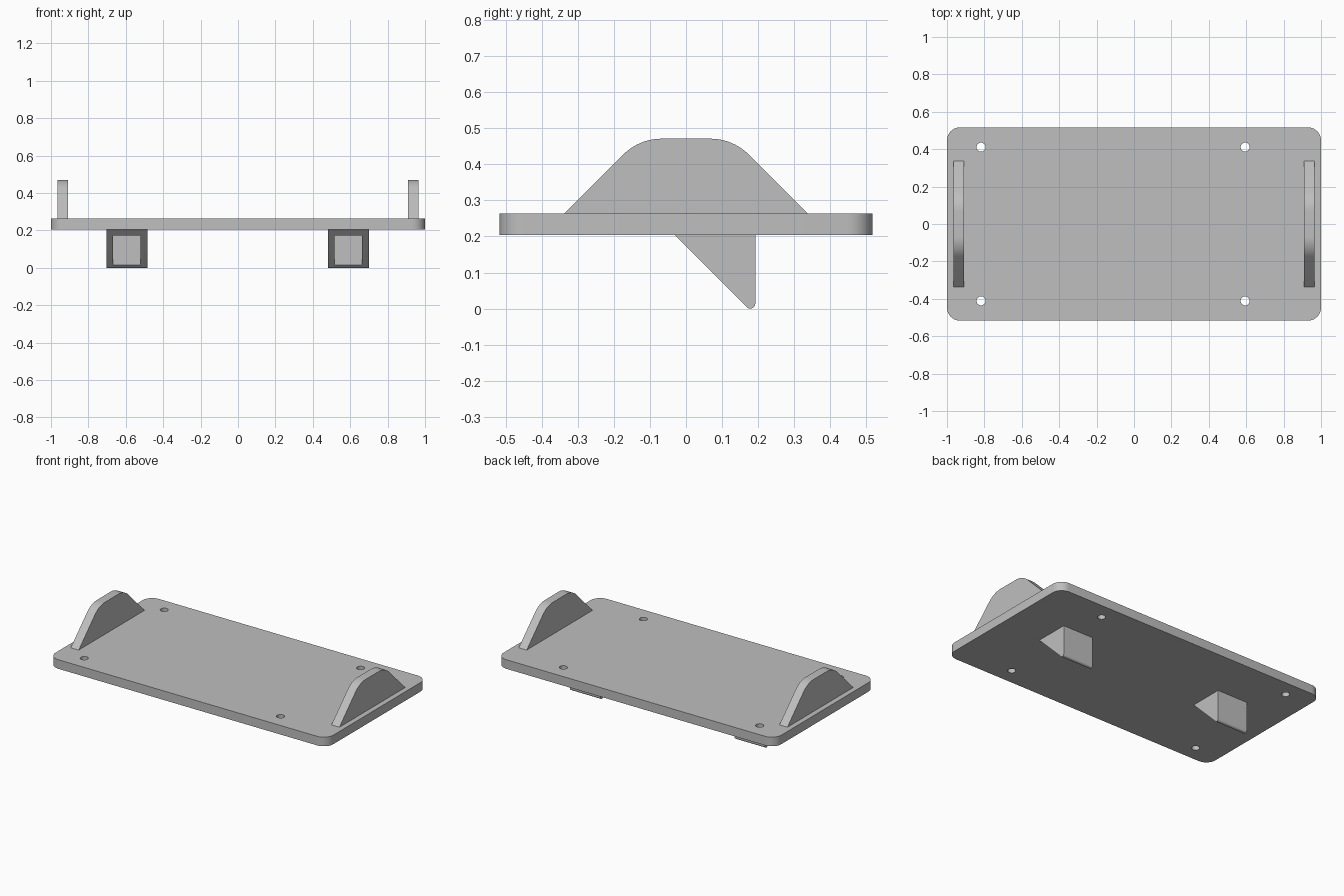
import bpy, bmesh, math
from mathutils import Vector

cube = bpy.data.objects.get("Cube")
if cube:
    bpy.data.objects.remove(cube, do_unlink=True)

grey = bpy.data.materials.new("plain grey")
grey.use_nodes = True
grey.diffuse_color = (0.52, 0.52, 0.52, 1)
grey.node_tree.nodes["Principled BSDF"].inputs["Base Color"].default_value = grey.diffuse_color


def rounded(corners, steps=10):
    """Outline from (a, b, radius) corners, each rounded by a tangent arc."""
    outline = []
    for i, (a, b, r) in enumerate(corners):
        p = Vector((a, b))
        if r == 0:
            outline.append(p)
            continue
        u = (Vector(corners[i - 1][:2]) - p).normalized()
        v = (Vector(corners[(i + 1) % len(corners)][:2]) - p).normalized()
        half = u.angle(v) / 2
        centre = p + (u + v).normalized() * r / math.sin(half)
        start = p + u * r / math.tan(half) - centre
        end = p + v * r / math.tan(half) - centre
        sweep = start.angle_signed(end)
        for k in range(steps + 1):
            t = -sweep * k / steps
            c, s = math.cos(t), math.sin(t)
            outline.append(centre + Vector((start.x * c - start.y * s,
                                            start.x * s + start.y * c)))
    return outline


def extrude(name, outline, low, high, axis):
    """Solid from an outline: axis X takes (y, z) points, axis Z takes (x, y)."""
    bm = bmesh.new()
    place = (lambda p: (low, p.x, p.y)) if axis == "X" else (lambda p: (p.x, p.y, low))
    face = bm.faces.new([bm.verts.new(place(p)) for p in outline])
    grown = bmesh.ops.extrude_face_region(bm, geom=[face])
    shift = Vector((high - low, 0, 0) if axis == "X" else (0, 0, high - low))
    bmesh.ops.translate(bm, vec=shift,
                        verts=[g for g in grown["geom"] if isinstance(g, bmesh.types.BMVert)])
    bmesh.ops.recalc_face_normals(bm, faces=bm.faces)
    mesh = bpy.data.meshes.new(name)
    bm.to_mesh(mesh)
    bm.free()
    mesh.materials.append(grey)
    obj = bpy.data.objects.new(name, mesh)
    bpy.context.collection.objects.link(obj)
    return obj


def activate(obj):
    bpy.ops.object.select_all(action="DESELECT")
    obj.select_set(True)
    bpy.context.view_layer.objects.active = obj


def cut(obj, cutter):
    mod = obj.modifiers.new("cut", "BOOLEAN")
    mod.operation, mod.solver, mod.object = "DIFFERENCE", "EXACT", cutter
    activate(obj)
    bpy.ops.object.modifier_apply(modifier=mod.name)
    bpy.data.objects.remove(cutter, do_unlink=True)


def smooth(obj):
    activate(obj)
    bpy.ops.object.shade_smooth_by_angle(angle=math.radians(30))


BOTTOM, TOP = 0.204, 0.263

# Base plate with rounded corners and four screw holes
w, d, r = 1.0, 0.517, 0.07
plate = extrude("base_plate", rounded([(-w, -d, r), (w, -d, r), (w, d, r), (-w, d, r)]),
                BOTTOM, TOP, "Z")
for x in (-0.818, 0.594):
    for y in (-0.411, 0.411):
        ring = [Vector((x + 0.024 * math.cos(k * math.tau / 32),
                        y + 0.024 * math.sin(k * math.tau / 32))) for k in range(32)]
        cut(plate, extrude("hole_cutter", ring, 0, 1, "Z"))
smooth(plate)

# End walls with sloped sides and rounded shoulders
wall = rounded([(-0.338, TOP, 0), (-0.13, 0.471, 0.15), (0.13, 0.471, 0.15), (0.338, TOP, 0)])
for side, low in (("left", 0.909), ("right", -0.966)):
    smooth(extrude(side + "_end_wall", wall, low, low + 0.057, "X"))

# Wedge hooks below the plate, hollowed from the sloped face
wedge = rounded([(-0.031, BOTTOM, 0), (0.192, BOTTOM, 0), (0.192, -0.019, 0.0134)])
pocket = [Vector(p) for p in ((-0.3, -0.1), (0.158, -0.1), (0.158, 0.174), (-0.3, 0.174))]
for side, x in (("left", 0.59), ("right", -0.594)):
    hook = extrude(side + "_hook", wedge, x - 0.11, x + 0.11, "X")
    cut(hook, extrude("pocket_cutter", pocket, x - 0.074, x + 0.074, "X"))
    smooth(hook)
